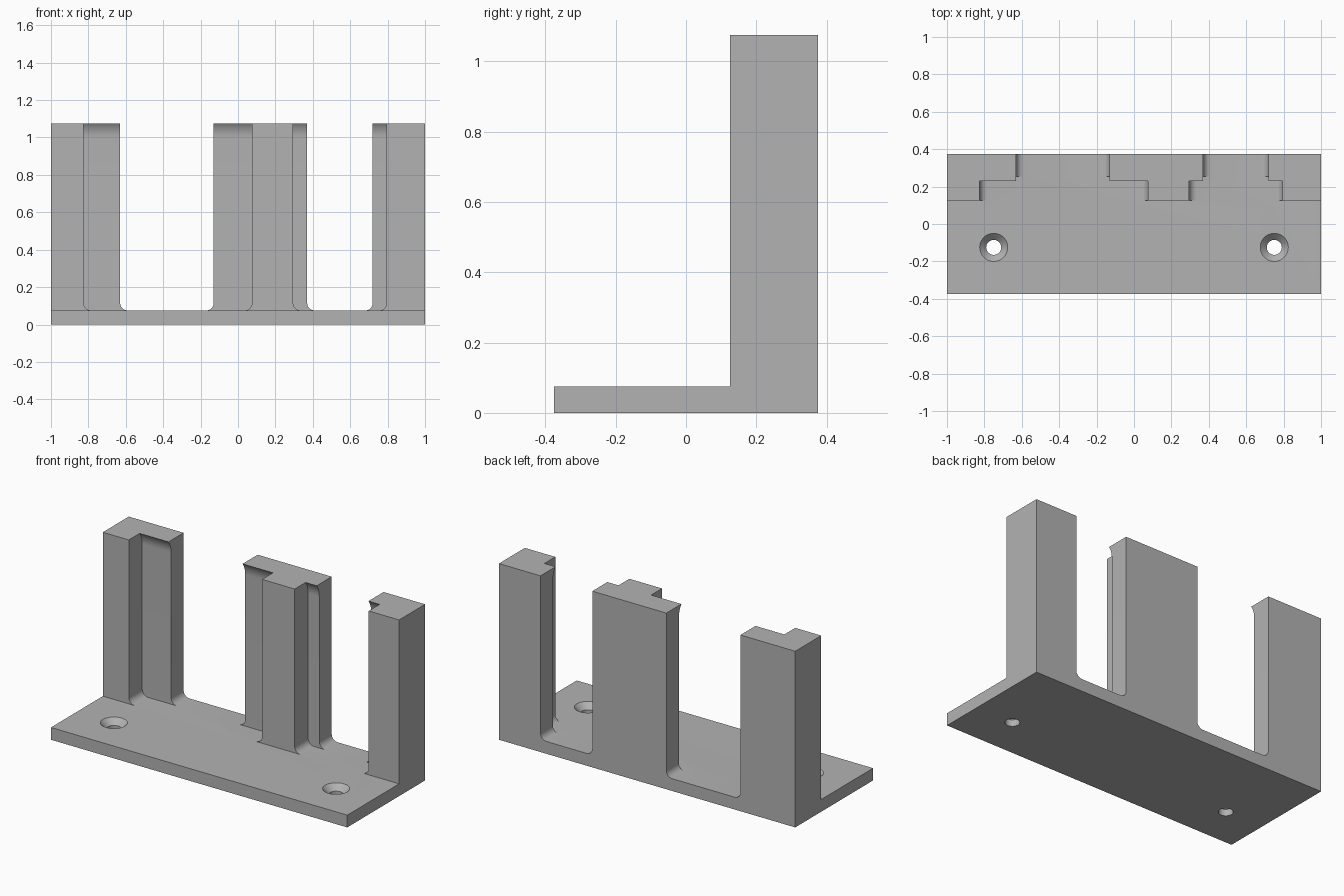
import bpy, bmesh, math
from mathutils import Vector, Matrix

cube = bpy.data.objects.get("Cube")
if cube:
    bpy.data.objects.remove(cube, do_unlink=True)

BASE, TOP, BACK, FRONT = 0.075, 1.075, 0.375, 0.125
RECESS, LIP = 0.255, 0.23
FILLET = 0.04

grey = bpy.data.materials.new("plain grey")
grey.use_nodes = True
colour = (0.45, 0.45, 0.45, 1)
grey.diffuse_color = colour
grey.node_tree.nodes["Principled BSDF"].inputs["Base Color"].default_value = colour


def finish(bm, name):
    bmesh.ops.recalc_face_normals(bm, faces=bm.faces)
    mesh = bpy.data.meshes.new(name)
    bm.to_mesh(mesh)
    bm.free()
    mesh.materials.append(grey)
    obj = bpy.data.objects.new(name, mesh)
    bpy.context.collection.objects.link(obj)
    return obj


def extrude(name, outline, axis, start, end):
    """Outline is (x, z) when extruded along y, (y, z) when along x."""
    bm = bmesh.new()
    place = (lambda u, v: (start, u, v)) if axis == "x" else (lambda u, v: (u, start, v))
    face = bm.faces.new([bm.verts.new(place(u, v)) for u, v in outline])
    out = bmesh.ops.extrude_face_region(bm, geom=[face])
    shift = Vector((end - start, 0, 0)) if axis == "x" else Vector((0, end - start, 0))
    bmesh.ops.translate(bm, vec=shift, verts=[g for g in out["geom"] if isinstance(g, bmesh.types.BMVert)])
    return finish(bm, name)


def combine(target, tool, operation):
    mod = target.modifiers.new(tool.name, "BOOLEAN")
    mod.operation, mod.solver, mod.object = operation, "EXACT", tool
    bpy.context.view_layer.objects.active = target
    bpy.ops.object.modifier_apply(modifier=mod.name)
    bpy.data.objects.remove(tool, do_unlink=True)


def slot_outline(left, right, steps=8):
    """Open-topped slot with rounded bottom corners."""
    pts = [(right, TOP + 0.1), (left, TOP + 0.1)]
    for cx, first in ((left + FILLET, math.pi), (right - FILLET, 1.5 * math.pi)):
        for i in range(steps + 1):
            a = first + i * math.pi / 2 / steps
            pts.append((cx + FILLET * math.cos(a), BASE + FILLET + FILLET * math.sin(a)))
    return pts


# Base plate and back wall as one L-shaped block
bracket = extrude("bracket", [(-BACK, 0), (BACK, 0), (BACK, TOP), (FRONT, TOP),
                              (FRONT, BASE), (-BACK, BASE)], "x", -1, 1)

# Wide slots at the front, narrower ones through the back
slots = [((-0.825, 0.075), (-0.63, -0.13)), ((0.295, 0.795), (0.37, 0.72))]
for wide, narrow in slots:
    combine(bracket, extrude("wide_slot", slot_outline(*wide), "y", FRONT - 0.05, RECESS), "DIFFERENCE")
    combine(bracket, extrude("narrow_slot", slot_outline(*narrow), "y", RECESS - 0.05, BACK + 0.1), "DIFFERENCE")

# Curved lips at the top of each recessed face
depth, drop = RECESS - LIP, 0.075
radius = (depth ** 2 + drop ** 2) / (2 * depth)
lip = [(RECESS + 0.03, TOP), (RECESS + 0.03, TOP - drop)]
for i in range(9):
    h = drop * i / 8
    lip.append((RECESS - radius + math.sqrt(radius ** 2 - h ** 2), TOP - drop + h))
for wide, narrow in slots:
    for a, b in zip(wide, narrow):
        combine(bracket, extrude("lip", lip, "x", min(a, b), max(a, b)), "UNION")

# Countersunk screw holes
hole = [(0, -0.1), (0.04, -0.1), (0.04, 0.04), (0.075, BASE), (0.1, 0.1), (0, 0.1)]
for x in (-0.75, 0.75):
    bm = bmesh.new()
    verts = [bm.verts.new((r, 0, z)) for r, z in hole]
    edges = [bm.edges.new(pair) for pair in zip(verts, verts[1:])]
    bmesh.ops.spin(bm, geom=verts + edges, cent=(0, 0, 0), axis=(0, 0, 1),
                   angle=math.tau, steps=48)
    bmesh.ops.remove_doubles(bm, verts=bm.verts, dist=0.0001)
    bmesh.ops.transform(bm, matrix=Matrix.Translation((x, -0.125, 0)), verts=bm.verts)
    combine(bracket, finish(bm, "screw_hole"), "DIFFERENCE")

# Tidy flat areas and shade
bm = bmesh.new()
bm.from_mesh(bracket.data)
bmesh.ops.remove_doubles(bm, verts=bm.verts, dist=0.0001)
bmesh.ops.dissolve_limit(bm, angle_limit=0.01, verts=bm.verts, edges=bm.edges)
bm.to_mesh(bracket.data)
bm.free()
bpy.ops.object.select_all(action="DESELECT")
bracket.select_set(True)
bpy.context.view_layer.objects.active = bracket
bpy.ops.object.shade_smooth_by_angle(angle=math.radians(30))
